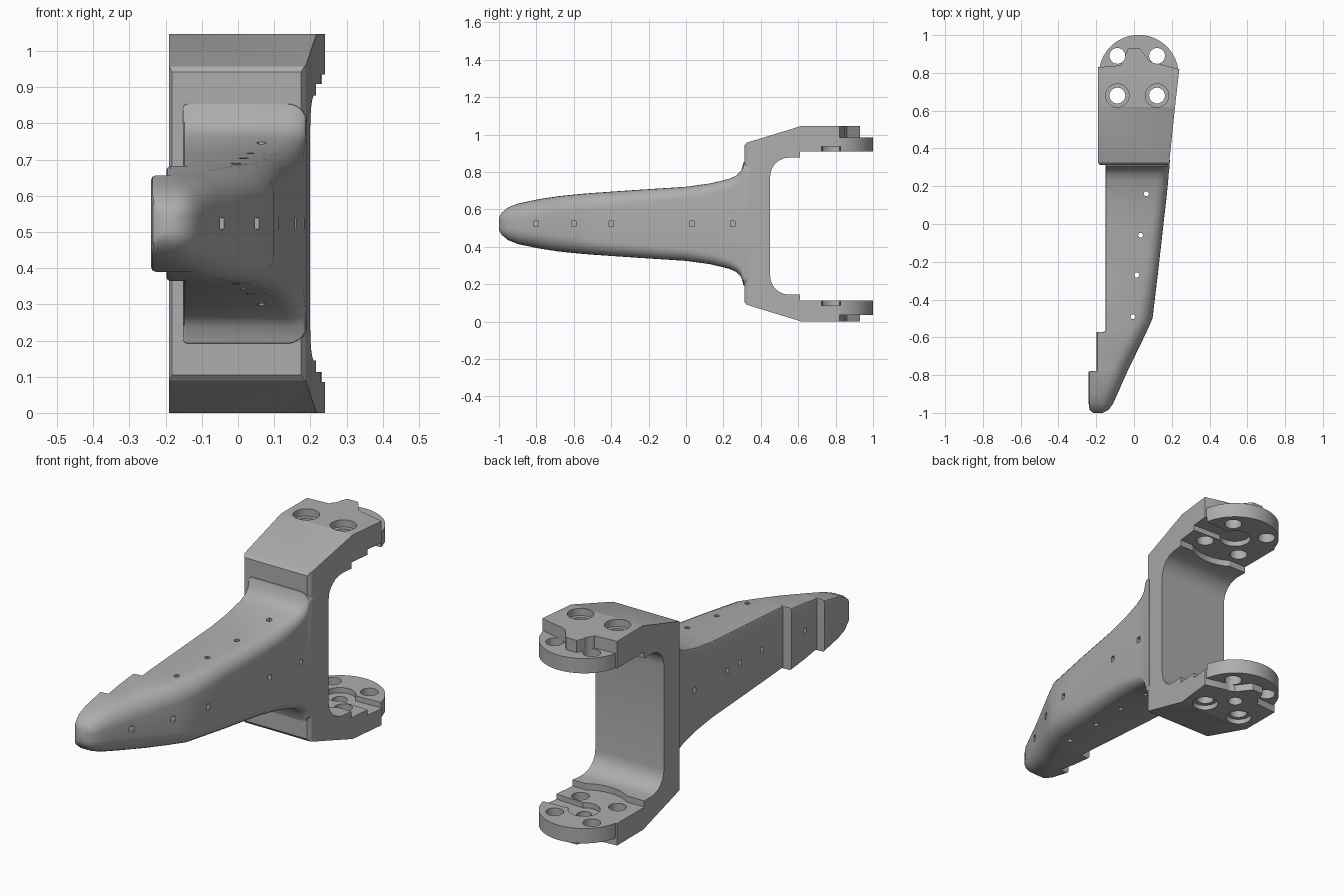
import bpy, bmesh
from math import sin, cos, pi, radians
from mathutils import Vector

old = bpy.data.objects.get("Cube")
if old:
    bpy.data.objects.remove(old, do_unlink=True)

GREY = (0.42, 0.42, 0.42, 1)
grey = bpy.data.materials.new("plain grey")
grey.use_nodes = True
grey.diffuse_color = GREY
grey.node_tree.nodes["Principled BSDF"].inputs["Base Color"].default_value = GREY


def make(name, bm):
    bmesh.ops.recalc_face_normals(bm, faces=bm.faces)
    mesh = bpy.data.meshes.new(name)
    bm.to_mesh(mesh)
    bm.free()
    mesh.materials.append(grey)
    obj = bpy.data.objects.new(name, mesh)
    bpy.context.collection.objects.link(obj)
    return obj


def prism(name, points, axis, lo, hi):
    """Extrude a profile along x (points are y, z) or z (points are x, y)."""
    bm = bmesh.new()
    place = (lambda a, b: (lo, a, b)) if axis == "x" else (lambda a, b: (a, b, lo))
    face = bm.faces.new([bm.verts.new(place(a, b)) for a, b in points])
    out = bmesh.ops.extrude_face_region(bm, geom=[face])
    verts = [v for v in out["geom"] if isinstance(v, bmesh.types.BMVert)]
    move = Vector((hi - lo, 0, 0)) if axis == "x" else Vector((0, 0, hi - lo))
    bmesh.ops.translate(bm, vec=move, verts=verts)
    return make(name, bm)


def arc(cx, cy, r, start, end, n):
    angles = [radians(start + (end - start) * i / n) for i in range(n + 1)]
    return [(cx + r * cos(a), cy + r * sin(a)) for a in angles]


def drill(x, y, r, lo, hi, n=24):
    return prism("cutter", arc(x, y, r, 0, 360, n)[:-1], "z", lo, hi)


def combine(obj, others, operation="DIFFERENCE"):
    """Apply booleans and discard the helper objects."""
    for other in others:
        other.hide_render = True
        mod = obj.modifiers.new("cut", "BOOLEAN")
        mod.operation, mod.object, mod.solver = operation, other, "EXACT"
        graph = bpy.context.evaluated_depsgraph_get()
        mesh = bpy.data.meshes.new_from_object(obj.evaluated_get(graph))
        obj.modifiers.clear()
        obj.data = mesh
        bpy.data.objects.remove(other, do_unlink=True)


def finish(obj):
    bpy.ops.object.select_all(action="DESELECT")
    obj.select_set(True)
    bpy.context.view_layer.objects.active = obj
    bpy.ops.object.shade_smooth_by_angle(angle=radians(30))


# Finger: rounded sections lofted along y (y, x min, x max, half height, outer radius)
MID = 0.523
stations = [
    (-1.0, -.215, -.165, .035, .02), (-.985, -.235, -.135, .06, .04),
    (-.95, -.24, -.11, .088, .065), (-.9, -.24, -.088, .108, .08),
    (-.78, -.24, -.035, .133, .09), (-.778, -.198, -.034, .133, .09),
    (-.68, -.198, .014, .148, .09), (-.572, -.198, .066, .159, .085),
    (-.57, -.152, .067, .159, .085), (-.5, -.152, .098, .165, .08),
    (-.25, -.152, .128, .182, .07), (0, -.152, .156, .198, .065),
    (.13, -.152, .171, .216, .06), (.23, -.152, .181, .24, .055),
    (.27, -.152, .184, .258, .05), (.295, -.152, .187, .285, .05),
    (.308, -.152, .188, .33, .05), (.34, -.152, .19, .34, .05)]


def section(x0, x1, h, r):
    s = 0.012
    return (arc(x1 - r, MID - h + r, r, -90, 0, 6) + arc(x1 - r, MID + h - r, r, 0, 90, 6)
            + arc(x0 + s, MID + h - s, s, 90, 180, 2) + arc(x0 + s, MID - h + s, s, 180, 270, 2))


bm = bmesh.new()
rings = [[bm.verts.new((x, y, z)) for x, z in section(*rest)] for y, *rest in stations]
for a, b in zip(rings, rings[1:]):
    for i in range(len(a)):
        j = (i + 1) % len(a)
        bm.faces.new((a[i], a[j], b[j], b[i]))
bm.faces.new(rings[0])
bm.faces.new(rings[-1])
finger = make("finger", bm)

# Pin holes through the height, and blind ones on both sides
pins = [drill(x, y, .014, 0, 1, 6) for x, y in
        ((.065, .16), (.035, -.06), (.015, -.27), (-.005, -.49))]


def side_pin(y, x):
    box = [(y - .012, MID - .015), (y + .012, MID - .015),
           (y + .012, MID + .015), (y - .012, MID + .015)]
    return prism("cutter", box, "x", x - .045, x + .045)


for y, x in ((-.8, -.044), (-.6, .05), (-.4, .11), (.03, .16), (.25, .183)):
    pins.append(side_pin(y, x))
for y, x in ((-.68, -.198), (-.4, -.152), (-.22, -.152), (-.12, -.152), (.15, -.152)):
    pins.append(side_pin(y, x))
combine(finger, pins)
finish(finger)

# Bracket: side profile trimmed by the plan outline with its notched ends
IN = 0.5105   # middle height of the inner faces


def inner_half(sign):
    pts = [(.96, .474), (.96, .398), (.64, .398), (.61, .398), (.61, .366), (.55, .366)]
    curve = arc(.55, .266, .1, 90, 180, 6)[1:]
    return [(y, IN + sign * z) for y, z in pts[:2] + pts[3:] + curve]


top, low = inner_half(1), inner_half(-1)
outer = [(.62, 0), (.325, .09), (.312, .105), (.312, .942), (.325, .957), (.62, 1.047)]
profile = outer + [(.96, 1.047)] + top + low[::-1] + [(.96, 0)]
bracket = prism("bracket", profile, "x", -.3, .3)
plan = [(-.175, .3), (.165, .3), (.187, .33), (.215, .6), (.24, .82), (.085, .86),
        (.03, .93), (-.03, .93), (-.07, .84), (-.19, .83), (-.19, .325)]
combine(bracket, [prism("cutter", plan, "z", -.1, 1.2)], "INTERSECT")
CX, CY = .025, .79
combine(bracket, [drill(CX, CY, .215, IN - .398, IN + .398, 40)])

# Round mounting discs at the ends of the arms
disc_outline = [(-.185, .62), (.217, .62)] + arc(CX, CY, .211, 5, 180, 32)
discs = [prism("disc", disc_outline, "z", lo, hi) for lo, hi in
         ((IN + .398, IN + .474), (IN - .474, IN - .398))]
combine(bracket, discs, "UNION")

# Bolt holes, counterbores, centre recesses and side channels
cuts = []
for dx in (-.105, .105):
    for y in (.68, .89):
        cuts.append(drill(CX - .008 + dx, y, .042, -.1, .3))
        cuts.append(drill(CX - .008 + dx, y, .042, .8, 1.2))
    cuts.append(drill(CX - .008 + dx, .68, .062, 1.01, 1.2))
    cuts.append(drill(CX - .008 + dx, .68, .062, -.1, .025))
cuts.append(drill(CX, CY, .035, -.1, .3))
channel = [(CX, .735), (.3, .72), (.3, .83), (CX, .815)]
for lo, hi in ((IN + .3, IN + .425), (IN - .425, IN - .3)):
    cuts.append(drill(CX, CY, .075, lo, hi))
    cuts.append(prism("cutter", channel, "z", lo, hi))
combine(bracket, cuts)
finish(bracket)
